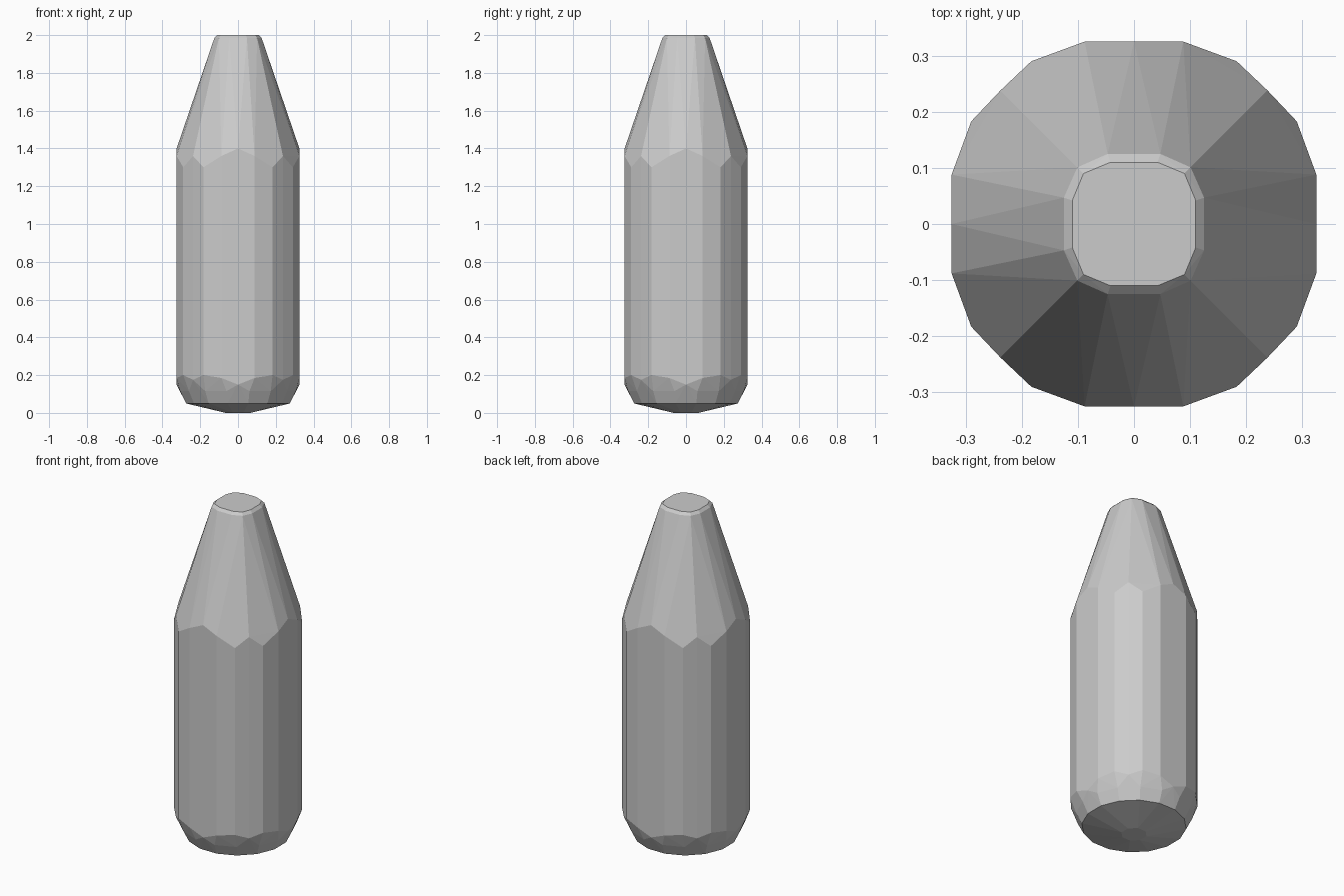
import bpy, bmesh, math

if "Cube" in bpy.data.objects:
    bpy.data.objects.remove(bpy.data.objects["Cube"])

def octants(pairs):
    """Mirror (x, y, z) points into all eight octants around the z axis."""
    pts = set()
    for a, b, z in pairs:
        for x, y in ((a, b), (b, a)):
            for sx in (1, -1):
                for sy in (1, -1):
                    pts.add((x * sx + 0.0, y * sy + 0.0, z))
    return sorted(pts)

def circle(r, z, n):
    return [(r * math.cos(2 * math.pi * (i + .5) / n),
             r * math.sin(2 * math.pi * (i + .5) / n), z) for i in range(n)]

# body: faceted prism with scalloped shoulder and foot edges
body = [(0, 0.325, 1.40), (0.088, 0.325, 1.36), (0.183, 0.29, 1.30),
        (0.238, 0.238, 1.36),
        (0, 0.325, 0.15), (0.088, 0.325, 0.185), (0.183, 0.29, 0.20),
        (0.238, 0.238, 0.175)]
# neck tip: twelve-sided rim with a small chamfer
tip = [(0.047, 0.125, 1.985), (0.101, 0.101, 1.985),
       (0.042, 0.110, 2.0), (0.09, 0.09, 2.0)]
points = octants(body + tip)
# rounded foot and shallow conical underside
points += circle(0.312, 0.115, 16) + circle(0.28, 0.05, 16) + circle(0.07, 0.0, 8)

bm = bmesh.new()
for p in points:
    bm.verts.new(p)
res = bmesh.ops.convex_hull(bm, input=bm.verts[:])
loose = [v for v in bm.verts if not v.link_faces]
bmesh.ops.delete(bm, geom=loose, context='VERTS')
bmesh.ops.dissolve_limit(bm, angle_limit=math.radians(0.5),
                         verts=bm.verts[:], edges=bm.edges[:])
bmesh.ops.recalc_face_normals(bm, faces=bm.faces[:])
mesh = bpy.data.meshes.new("faceted_bottle")
bm.to_mesh(mesh)
bm.free()
obj = bpy.data.objects.new("faceted_bottle", mesh)
bpy.context.collection.objects.link(obj)
